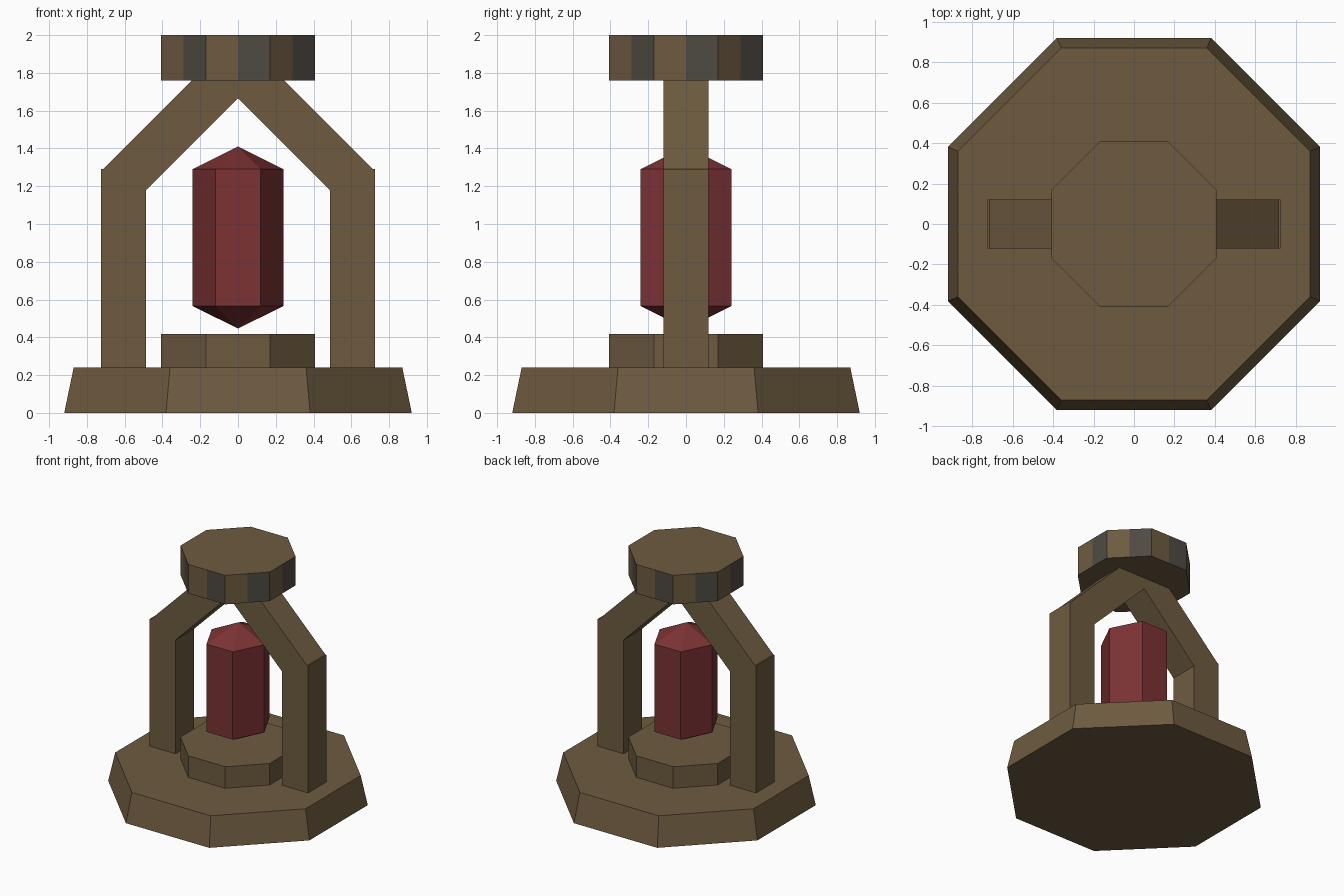
import bpy
import bmesh
import math

if "Cube" in bpy.data.objects:
    bpy.data.objects.remove(bpy.data.objects["Cube"])


def material(name, rgb):
    m = bpy.data.materials.new(name)
    m.diffuse_color = (*rgb, 1.0)
    m.use_nodes = True
    m.node_tree.nodes["Principled BSDF"].inputs["Base Color"].default_value = m.diffuse_color
    return m


BROWN = material("brown stone", (0.156, 0.105, 0.051))
GREY = material("dark grey", (0.078, 0.069, 0.056))
RED = material("dark red crystal", (0.202, 0.032, 0.034))


def octagon(apothem):
    """Octagon outline with flat sides facing the axes, counter-clockwise."""
    r = apothem / math.cos(math.pi / 8)
    return [(r * math.cos(math.pi * (i + 0.5) / 4), r * math.sin(math.pi * (i + 0.5) / 4))
            for i in range(8)]


def loft(name, rings, mats):
    """Skin rings of 3D points; a ring of one point makes a pointed end."""
    bm = bmesh.new()
    loops = [[bm.verts.new(p) for p in ring] for ring in rings]
    for a, b in zip(loops, loops[1:]):
        n = max(len(a), len(b))
        for i in range(n):
            j = (i + 1) % n
            if len(a) == 1:
                bm.faces.new((a[0], b[j], b[i]))
            elif len(b) == 1:
                bm.faces.new((a[i], a[j], b[0]))
            else:
                bm.faces.new((a[i], a[j], b[j], b[i]))
    for end in (loops[0], loops[-1]):
        if len(end) > 2:
            bm.faces.new(end)
    bmesh.ops.recalc_face_normals(bm, faces=bm.faces)
    mesh = bpy.data.meshes.new(name)
    bm.to_mesh(mesh)
    bm.free()
    for m in mats:
        mesh.materials.append(m)
    obj = bpy.data.objects.new(name, mesh)
    bpy.context.collection.objects.link(obj)
    return obj


def at(outline, z):
    return [(x, y, z) for x, y in outline]


# Tapered base and the small pedestal on it
loft("base", [at(octagon(0.92), 0), at(octagon(0.87), 0.24)], [BROWN])
loft("pedestal", [at(octagon(0.408), 0.22), at(octagon(0.408), 0.418)], [BROWN])

# Arch: two legs with 45 degree braces meeting under the cap
half = [(0.725, 0.22), (0.725, 1.29), (0.715, 1.29), (0.205, 1.80)]
inner = [(0.487, 0.22), (0.487, 1.18)]
profile = (half + [(-x, z) for x, z in reversed(half)]
           + [(-x, z) for x, z in inner] + [(0, 1.667)] + inner[::-1])
loft("arch", [[(x, y, z) for x, z in profile] for y in (-0.12, 0.12)], [BROWN])

# Cap: every side is split into a brown half and a grey half
corners = octagon(0.408)
split = []
for i, (x, y) in enumerate(corners):
    nx, ny = corners[(i + 1) % 8]
    split += [(x, y), ((x + nx) / 2, (y + ny) / 2)]
cap = loft("cap", [at(split, 1.76), at(split, 2.0)], [BROWN, GREY])
for face in cap.data.polygons:
    if abs(face.normal.z) < 0.5:
        c, n = face.center, face.normal
        along = -c.x * n.y + c.y * n.x      # position along the side
        face.material_index = 1 if along > 0 else 0

# Floating six-sided crystal, pointed at both ends
hexagon = [(0.24, 0), (0.12, 0.24), (-0.12, 0.24), (-0.24, 0), (-0.12, -0.24), (0.12, -0.24)]
loft("crystal", [[(0, 0, 0.447)], at(hexagon, 0.565), at(hexagon, 1.29), [(0, 0, 1.41)]], [RED])
